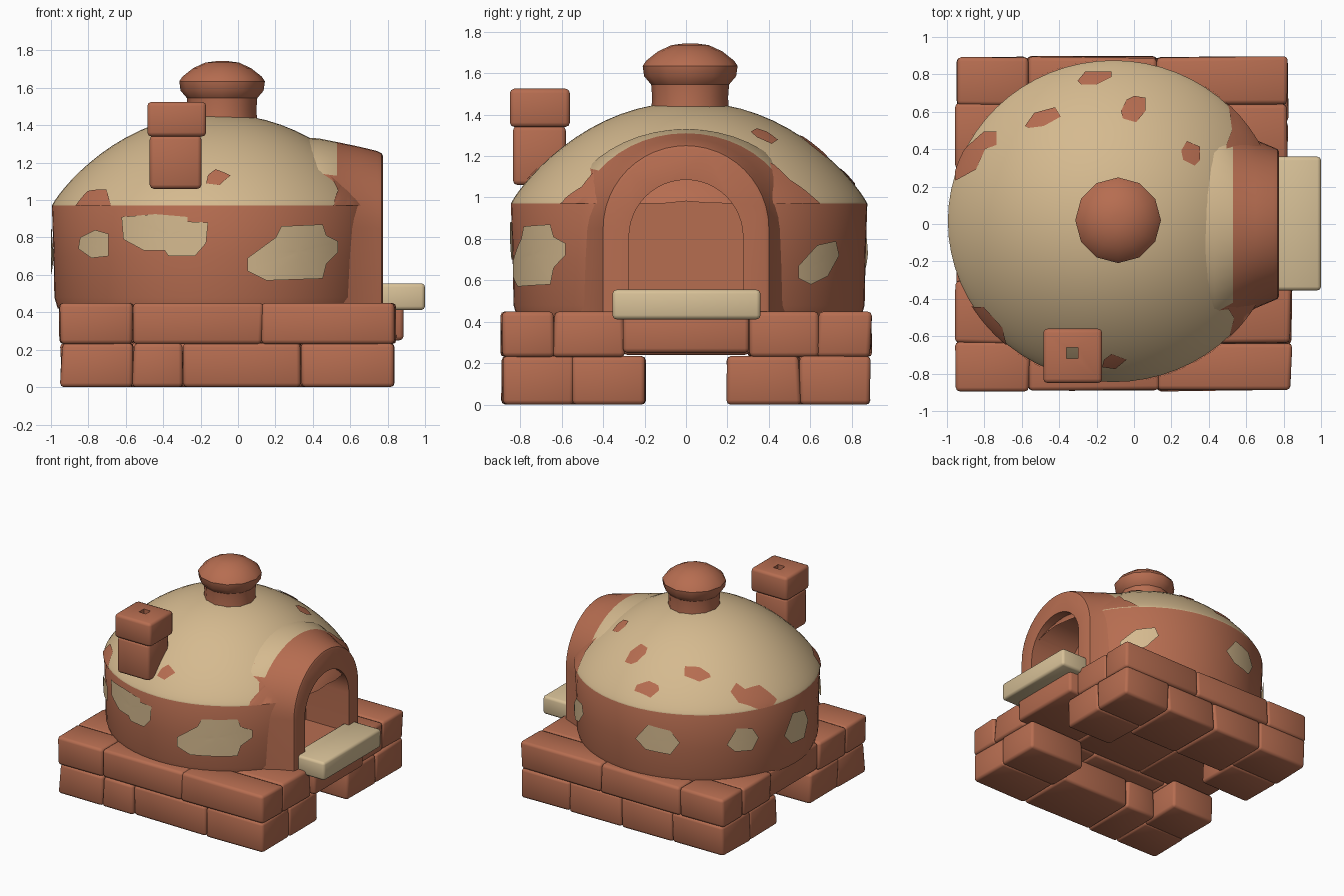
import bpy, bmesh, math, random
from mathutils import Vector

if "Cube" in bpy.data.objects:
    bpy.data.objects.remove(bpy.data.objects["Cube"])
random.seed(4)

def mat(name, c):
    m = bpy.data.materials.new(name)
    m.diffuse_color = (*c, 1)
    m.use_nodes = True
    m.node_tree.nodes["Principled BSDF"].inputs["Base Color"].default_value = m.diffuse_color
    return m

CLAY = mat("terracotta", (0.47, 0.153, 0.081))
PLASTER = mat("sand_plaster", (0.665, 0.49, 0.275))
STONE = mat("pale_stone", (0.68, 0.53, 0.31))

def finish(name, bm, mats, angle=35):
    bmesh.ops.recalc_face_normals(bm, faces=bm.faces)
    me = bpy.data.meshes.new(name)
    bm.to_mesh(me)
    bm.free()
    ob = bpy.data.objects.new(name, me)
    bpy.context.collection.objects.link(ob)
    for m in mats:
        me.materials.append(m)
    smooth(ob, angle)
    return ob

def smooth(ob, angle=35):
    bpy.ops.object.select_all(action='DESELECT')
    ob.select_set(True)
    bpy.context.view_layer.objects.active = ob
    bpy.ops.object.shade_smooth_by_angle(angle=math.radians(angle))

def box(name, x0, x1, y0, y1, z0, z1, m=CLAY, bevel=0.022, jitter=0.0):
    bm = bmesh.new()
    bmesh.ops.create_cube(bm, size=1)
    for v in bm.verts:
        v.co = Vector(((x0 + x1) / 2 + v.co.x * (x1 - x0), (y0 + y1) / 2 + v.co.y * (y1 - y0),
                       (z0 + z1) / 2 + v.co.z * (z1 - z0)))
        v.co += Vector((random.uniform(-jitter, jitter), random.uniform(-jitter, jitter), 0))
    if bevel:
        bmesh.ops.bevel(bm, geom=bm.edges[:], offset=bevel, segments=2, profile=0.5, affect='EDGES')
    return finish(name, bm, [m], 50)

def loft(name, rings, mats, closed_ends=True):
    bm = bmesh.new()
    rows = [[bm.verts.new(p) for p in r] for r in rings]
    for a, b in zip(rows, rows[1:]):
        for i in range(len(a)):
            j = (i + 1) % len(a)
            bm.faces.new((a[i], a[j], b[j], b[i]))
    if closed_ends:
        bm.faces.new(rows[0])
        bm.faces.new(rows[-1])
    return finish(name, bm, mats)

def cut(ob, cutter, angle=35):
    md = ob.modifiers.new("cut", 'BOOLEAN')
    md.operation, md.solver, md.object = 'DIFFERENCE', 'EXACT', cutter
    bpy.context.view_layer.objects.active = ob
    bpy.ops.object.modifier_apply(modifier=md.name)
    smooth(ob, angle)

# Dome surface functions
CX, CY, RX, RY, RIM, H = -0.11, 0.015, 0.885, 0.86, 0.97, 0.49

def dome_z(r):
    return RIM + H * max(0.0, 1 - r ** 2.1) ** 0.87

def ring(r, z, n=64, cx=CX, cy=CY, rx=RX, ry=RY):
    return [(cx + rx * r * math.cos(2 * math.pi * i / n), cy + ry * r * math.sin(2 * math.pi * i / n), z)
            for i in range(n)]

# Oven body: red wall below the rim, plaster dome above
steps = [math.cos(math.pi / 2 * k / 16) for k in range(16)]
body = loft("oven_dome", [ring(0.965, 0.42), ring(0.985, 0.48), ring(0.99, 0.7)] +
            [ring(r, dome_z(r)) for r in steps], [CLAY, PLASTER])
for p in body.data.polygons:
    p.material_index = 1 if p.center.z > RIM else 0

# Arched hood around the mouth
def arch(x, hw, spring, top, bottom, n=24):
    arc = [(x, -hw * math.cos(math.pi * i / n), spring + (top - spring) * math.sin(math.pi * i / n))
           for i in range(n + 1)]
    return [(x, -hw, bottom)] + arc + [(x, hw, bottom)]

hood = loft("mouth_hood", [arch(x, w, 0.85, t, 0.43) for x, w, t in
            [(0.775, 0.385, 1.235), (0.768, 0.4, 1.25), (0.745, 0.41, 1.262), (0.65, 0.45, 1.285),
             (0.53, 0.53, 1.31), (0.43, 0.6, 1.33), (0.28, 0.55, 1.335)]], [CLAY, PLASTER])
for p in hood.data.polygons:
    if p.center.x < 0.53 and p.center.z > 1.15 and abs(p.normal.x) < 0.9:
        p.material_index = 1

# Mouth opening
mouth = loft("mouth_cutter", [arch(x, 0.275, 0.81, 1.085, 0.5) for x in (0.4, 1.2)], [CLAY])
cut(body, mouth)
cut(hood, mouth)
bpy.data.objects.remove(mouth)

# Thin patches that follow the oven surface
def on_top(x, y):
    u, v = (x - CX) / RX, (y - CY) / RY
    r = math.hypot(u, v)
    if r > 1:
        u, v, r = u / r, v / r, 1
    p = Vector((CX + RX * u, CY + RY * v, dome_z(r)))
    return p + 0.006 * Vector((u, v, 0.35 + 0.65 * (1 - r))).normalized()

def on_wall(deg, z):
    a = math.radians(deg)
    return Vector((CX + (RX + 0.005) * math.cos(a), CY + (RY + 0.005) * math.sin(a), z))

def on_front(x, z):
    return on_wall(-math.degrees(math.acos((x - CX) / RX)), z)

def on_right(y, z):
    return on_wall(math.degrees(math.asin((y - CY) / RY)), z)

def patch(name, pts, place, m, centre=None, rings=6, sub=4):
    c = Vector(centre) if centre else sum((Vector(p) for p in pts), Vector((0, 0))) / len(pts)
    edge = [Vector(a).lerp(Vector(b), k / sub) for a, b in zip(pts, pts[1:] + pts[:1]) for k in range(sub)]
    bm = bmesh.new()
    rows = [[bm.verts.new(place(*c.lerp(e, k / rings))) for e in edge] for k in range(1, rings + 1)]
    mid = bm.verts.new(place(*c))
    n = len(edge)
    for i in range(n):
        j = (i + 1) % n
        bm.faces.new((mid, rows[0][i], rows[0][j]))
        for a, b in zip(rows, rows[1:]):
            bm.faces.new((a[i], b[i], b[j], a[j]))
    ob = finish(name, bm, [m], 60)
    # make sure the plate faces outward
    out = sum((p.normal.dot(p.center - Vector((CX, CY, 0.7))) for p in ob.data.polygons))
    if out < 0:
        ob.data.flip_normals()

# Plaster patches on the wall
patch("wall_patch_front", [(-.61, .79), (-.62, .91), (-.44, .925), (-.27, .91), (-.27, .885), (-.16, .88),
      (-.17, .77), (-.23, .70), (-.37, .70), (-.39, .73), (-.5, .73)], on_front, PLASTER)
patch("wall_patch_left", [(-.85, .74), (-.84, .8), (-.76, .84), (-.69, .82), (-.69, .7), (-.78, .69)],
      on_front, PLASTER)
patch("wall_patch_corner", [(.05, .69), (.2, .8), (.23, .86), (.45, .87), (.47, .81), (.53, .78), (.53, .72),
      (.47, .66), (.45, .58), (.15, .57), (.05, .62)], on_front, PLASTER)
patch("wall_patch_right", [(.54, .61), (.54, .67), (.63, .77), (.72, .79), (.735, .72), (.68, .62), (.6, .58)],
      on_right, PLASTER)
for i, (a, w, z, h) in enumerate([(105, 11, .75, .11), (146, 8, .75, .1), (178.5, 9.5, .72, .13)]):
    patch(f"wall_patch_back_{i}", [(a - w, z - .02), (a - .4 * w, z + h), (a + .6 * w, z + .8 * h),
          (a + w, z), (a + .6 * w, z - .9 * h), (a - .5 * w, z - .8 * h)], on_wall, PLASTER)

# Bare clay patches on the dome
bare = [
    [(-.3, .76), (-.26, .81), (-.12, .81), (-.12, .78), (-.2, .74), (-.28, .74)],
    [(-.58, .52), (-.53, .59), (-.42, .62), (-.39, .57), (-.48, .52), (-.56, .51)],
    [(-.07, .6), (-.04, .66), (0, .68), (.06, .67), (.06, .6), (.01, .54), (-.06, .56)],
    [(.25, .39), (.28, .44), (.35, .41), (.35, .34), (.32, .31), (.26, .34)],
    [(-.95, .23), (-.84, .29), (-.79, .4), (-.73, .42), (-.73, .49), (-.8, .49), (-.89, .41), (-.96, .33)],
    [(-.16, -.72), (-.12, -.69), (-.04, -.72), (-.1, -.77), (-.17, -.76)],
    [(-.87, -.44), (-.8, -.44), (-.7, -.55), (-.67, -.68), (-.77, -.57)]]
for i, pts in enumerate(bare):
    patch(f"bare_patch_{i}", pts, on_top, CLAY)
patch("bare_clay_around_mouth", [(.5, .65), (.52, .5), (.49, .42), (.5, .2), (.58, .05), (.5, -.12), (.45, -.2),
      (.42, -.4), (.5, -.45), (.53, -.5), (.51, -.58), (.52, -.62), (.6, -.56), (.7, -.4), (.77, -.2),
      (.77, .2), (.7, .4), (.6, .56)], on_top, CLAY, centre=(.66, 0), rings=10)

# Cap on top of the dome
loft("top_cap", [ring(r, z, 12, -0.085, 0.02, 1, 1) for r, z in
     [(.19, 1.40), (.183, 1.48), (.188, 1.545), (.222, 1.585), (.229, 1.635), (.212, 1.66),
      (.155, 1.705), (.09, 1.735), (.03, 1.743)]], [CLAY])

# Side chimney of two bricks with a small flue
low = box("chimney_lower_brick", -.472, -.195, -.835, -.58, 1.06, 1.345)
high = box("chimney_upper_brick", -.485, -.17, -.85, -.56, 1.34, 1.525)
flue = box("flue_cutter", -.36, -.3, -.72, -.66, 1.0, 1.7, bevel=0)
cut(low, flue, 50)
cut(high, flue, 50)
bpy.data.objects.remove(flue)

# Shelf in front of the mouth
box("mouth_shelf", .72, 1.0, -.355, .36, .412, .555, STONE, 0.02)

# Brick base, lower course: two sides with a passage between them
J = 0.008
for s, name, xs in [(-1, "front", [-.945, -.56, -.29, .34, .83]), (1, "back", [-.945, -.5, -.05, .4, .82])]:
    for i, (a, b) in enumerate(zip(xs, xs[1:])):
        end = i in (0, len(xs) - 2)
        inner = 0.2 if end else 0.42
        parts = [(inner, .55), (.545, .885)] if end else [(inner, .885)]
        for k, (p, q) in enumerate(parts):
            y0, y1 = sorted((s * p, s * q))
            box(f"base_lower_{name}_{i}_{k}", a, b, y0, y1, 0, .235, jitter=J)

# Upper course
for s, name, xs in [(-1, "front", [-.955, -.56, .13, .84]), (1, "back", [-.95, -.57, .12, .815])]:
    for i, (a, b) in enumerate(zip(xs, xs[1:])):
        for k, (p, q) in enumerate([(.3, .64), (.635, .893)]):
            y0, y1 = sorted((s * p, s * q))
            box(f"base_upper_{name}_{i}_{k}", a, b, y0, y1, .23, .45, jitter=J)
for i, (a, b) in enumerate([(-.94, -.3), (-.305, .35)]):
    box(f"base_upper_middle_{i}", a, b, -.305, .305, .24, .45)
box("passage_lintel", .34, .885, -.305, .305, .25, .45)
